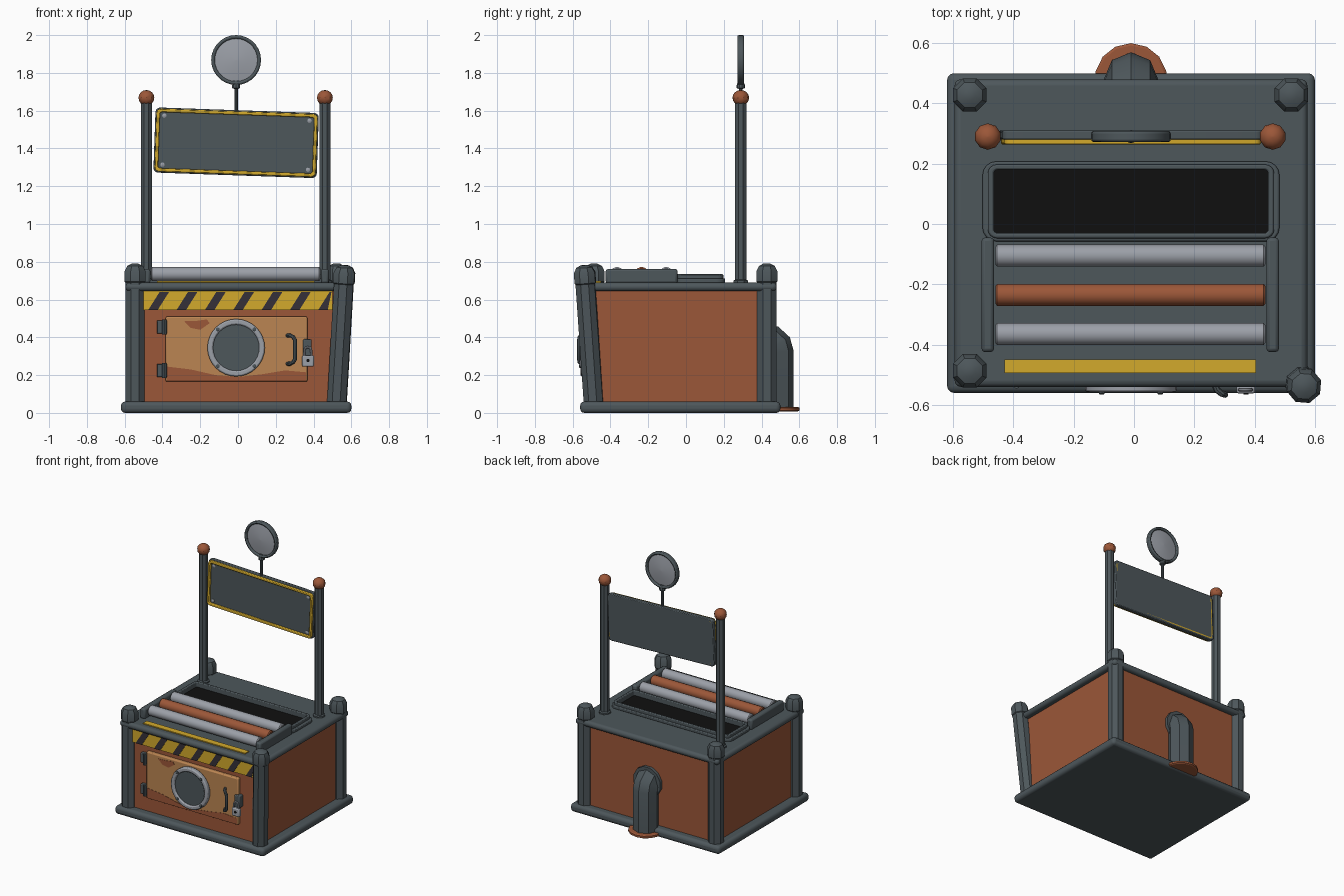
import bpy, bmesh
from math import sin, cos, pi, radians
from mathutils import Vector, Matrix

if "Cube" in bpy.data.objects:
    bpy.data.objects.remove(bpy.data.objects["Cube"])

CX = -0.01


def mat(name, r, g, b):
    m = bpy.data.materials.new(name)
    m.diffuse_color = (r, g, b, 1)
    m.use_nodes = True
    m.node_tree.nodes["Principled BSDF"].inputs["Base Color"].default_value = m.diffuse_color
    return m


STEEL = mat("dark_steel", 0.075, 0.095, 0.105)
RUST = mat("rust_orange", 0.33, 0.095, 0.04)
TAN = mat("faded_orange", 0.50, 0.235, 0.085)
YELLOW = mat("yellow", 0.65, 0.40, 0.025)
SILVER = mat("light_steel", 0.33, 0.35, 0.39)
BLACK = mat("black", 0.005, 0.005, 0.005)
STRIPE = mat("stripe_dark", 0.035, 0.03, 0.04)


def finish(name, bm, m, M=Matrix(), smooth=True, bevel=0, seg=2):
    bmesh.ops.recalc_face_normals(bm, faces=bm.faces)
    me = bpy.data.meshes.new(name)
    bm.to_mesh(me)
    bm.free()
    me.materials.append(m)
    o = bpy.data.objects.new(name, me)
    bpy.context.collection.objects.link(o)
    o.matrix_world = M
    if bevel:
        b = o.modifiers.new("bevel", "BEVEL")
        b.width, b.segments = bevel, seg
    if smooth:
        bpy.ops.object.select_all(action='DESELECT')
        o.select_set(True)
        bpy.context.view_layer.objects.active = o
        bpy.ops.object.shade_smooth_by_angle(angle=radians(32))
    return o


def box(name, x, y, z, m, bevel=0, seg=2):
    bm = bmesh.new()
    bmesh.ops.create_cube(bm, size=1)
    for v in bm.verts:
        v.co = [(r[0] + r[1]) / 2 + c * (r[1] - r[0]) for r, c in zip((x, y, z), v.co)]
    return finish(name, bm, m, bevel=bevel, seg=seg)


def lathe(name, profile, n, m, M=Matrix()):
    """Capped solid of revolution about local z from (radius, height) pairs."""
    bm = bmesh.new()
    rings = [[bm.verts.new((r * cos(2 * pi * (i + .5) / n), r * sin(2 * pi * (i + .5) / n), h))
              for i in range(n)] for r, h in profile]
    for a, b in zip(rings, rings[1:]):
        for i in range(n):
            bm.faces.new((a[i], a[(i + 1) % n], b[(i + 1) % n], b[i]))
    bm.faces.new(rings[0])
    bm.faces.new(rings[-1])
    return finish(name, bm, m, M)


def plate(name, pts, d, m, M=Matrix(), hole=None, bevel=0):
    """Flat outline extruded by d along local z, with an optional matching hole."""
    bm = bmesh.new()
    lo, hi = [[bm.verts.new((u, v, h)) for u, v in pts] for h in (0, d)]
    loops = [lo, hi]
    if hole:
        loops += [[bm.verts.new((u, v, h)) for u, v in hole] for h in (d, 0)]
        loops.append(lo)
    else:
        bm.faces.new(lo)
        bm.faces.new(hi)
    for a, b in zip(loops, loops[1:]):
        for i in range(len(pts)):
            j = (i + 1) % len(pts)
            bm.faces.new((a[i], a[j], b[j], b[i]))
    return finish(name, bm, m, M, bevel=bevel)


def rrect(w, h, r, n=4):
    pts = []
    for k, (sx, sy) in enumerate(((1, 1), (-1, 1), (-1, -1), (1, -1))):
        for i in range(n + 1):
            a = pi / 2 * (k + i / n)
            pts.append((sx * (w / 2 - r) + r * cos(a), sy * (h / 2 - r) + r * sin(a)))
    return pts


def circle(r, n=24):
    return [(r * cos(2 * pi * i / n), r * sin(2 * pi * i / n)) for i in range(n)]


def tube(name, pts, r, m, res=2):
    cu = bpy.data.curves.new(name, 'CURVE')
    cu.dimensions, cu.bevel_depth, cu.bevel_resolution, cu.use_fill_caps = '3D', r, res, True
    s = cu.splines.new('POLY')
    s.points.add(len(pts) - 1)
    for p, c in zip(s.points, pts):
        p.co = (*c, 1)
    tmp = bpy.data.objects.new(name + "_path", cu)
    bm = bmesh.new()
    me = bpy.data.meshes.new_from_object(tmp)
    bm.from_mesh(me)
    bpy.data.objects.remove(tmp)
    bmesh.ops.remove_doubles(bm, verts=bm.verts, dist=1e-5)
    return finish(name, bm, m)


def front(x, y, z, roll=0):
    """Local x,y,z -> world x, z, -y, placed at a point (faces the front)."""
    return Matrix.Translation((x, y, z)) @ Matrix.Rotation(pi / 2, 4, 'X') @ Matrix.Rotation(roll, 4, 'Z')


# cabinet: base, body, top deck
box("base_frame", (-.62, .60), (-.56, .50), (0, .06), STEEL, .022, 3)
box("cabinet_body", (-.555, .535), (-.50, .445), (.04, .66), RUST)
box("top_deck", (-.595, .575), (-.54, .48), (.645, .69), STEEL, .02, 3)

# corner posts, the front right one leaning out
post = [(.055, 0), (.055, .66), (.06, .665), (.06, .72), (.045, .748), (.02, .76)]
for name, x, y in (("post_front_left", -.545, -.487), ("post_back_left", -.545, .428), ("post_back_right", .522, .428)):
    lathe(name, post, 8, STEEL, Matrix.Translation((x, y, .03)))
lean = Vector((.042, -.05, .72)).to_track_quat('Z', 'Y').to_matrix().to_4x4()
lathe("post_front_right", post, 8, STEEL, Matrix.Translation((.522, -.487, .025)) @ lean)

# hazard strip
box("hazard_strip", (-.50, .50), (-.515, -.495), (.545, .645), YELLOW)
for i in range(7):
    x = -.475 + .15 * i
    w = [(x, .545), (x + .05, .545), (x + .11, .64), (x + .06, .64)]
    plate(f"hazard_stripe_{i}", [(min(u, .495), v) for u, v in w], .004, STRIPE, front(0, -.514, 0))

# door with weathering
box("door", (-.383, .367), (-.525, -.49), (.165, .51), TAN, .008)
plate("door_rust_band", [(-.375, .17), (.36, .17), (.36, .215), (.25, .225), (.13, .205), (0, .19),
      (-.12, .2), (-.25, .23), (-.375, .245)], .002, RUST, front(0, -.525, 0))
plate("door_rust_patch", [(-.285, .485), (-.25, .45), (-.2, .44), (-.15, .475), (-.165, .495), (-.22, .487)],
      .002, RUST, front(0, -.525, 0))
for z in (.225, .455):
    box("hinge_leaf", (-.43, -.375), (-.53, -.495), (z - .035, z + .035), STEEL, .005)
    lathe("hinge_pin", [(.013, -.04), (.013, .04)], 10, STEEL, Matrix.Translation((-.39, -.533, z)))

# porthole
plate("porthole_ring", circle(.152, 32), .035, SILVER, front(CX, -.523, .345), circle(.122, 32), .008)
plate("porthole_glass", circle(.126, 32), .022, STEEL, front(CX, -.523, .345))
for i in range(4):
    a = pi / 4 + i * pi / 2
    lathe("porthole_bolt", [(.011, 0), (.011, .007), (.006, .01)], 6, STEEL,
          front(CX + .137 * cos(a), -.556, .345 + .137 * sin(a)))

# handle, latch and padlock
tube("door_handle", [(.262, -.52, .41), (.275, -.55, .41), (.292, -.563, .402), (.302, -.566, .385),
     (.302, -.566, .285), (.292, -.563, .268), (.275, -.55, .26), (.262, -.52, .26)], .011, STEEL)
box("latch_plate", (.345, .39), (-.54, -.495), (.30, .39), STEEL, .006)
tube("padlock_shackle", [(.35, -.55, .29)] + [(.37 - .018 * cos(a * pi / 6), -.55, .33 + .018 * sin(a * pi / 6))
     for a in range(7)] + [(.39, -.55, .29)], .006, SILVER)
box("padlock_body", (.34, .402), (-.562, -.535), (.245, .305), SILVER, .007)
lathe("keyhole", [(.009, 0), (.009, .003)], 8, BLACK, front(.371, -.562, .277))

# hopper opening on the deck
hop = lambda z: Matrix.Translation((CX, .075, z))
plate("hopper_flange", rrect(.985, .265, .045), .025, STEEL, hop(.687), rrect(.925, .215, .015), .006)
plate("hopper_rim", rrect(.95, .245, .03), .045, STEEL, hop(.69), rrect(.91, .21, .012), .006)
plate("hopper_mouth", rrect(.92, .22, .012), .01, BLACK, hop(.688))

# roller bed
for s, x in (("left", -.485), ("right", .46)):
    box(f"roller_rail_{s}", (x - .021, x + .021), (-.425, -.045), (.685, .762), STEEL, .012)
for i, y in enumerate((-.365, -.235, -.105)):
    lathe(f"roller_{i}", [(.03, -.448), (.037, -.442), (.037, .442), (.03, .448)], 16, RUST if i == 1 else SILVER,
          Matrix.Translation((-.012, y, .735)) @ Matrix.Rotation(pi / 2, 4, 'Y'))
box("deck_yellow_strip", (-.43, .405), (-.495, -.45), (.685, .697), YELLOW)

# sign poles with ball finials
ball = [(.043 * sin(a) + .001, -.041 * cos(a)) for a in (i * pi / 8 for i in range(9))]
for s, x in (("left", -.485), ("right", .46)):
    lathe(f"sign_pole_{s}", [(.042, .685), (.042, .70), (.032, .705), (.032, 1.64)], 8, STEEL, Matrix.Translation((x, .29, 0)))
    lathe(f"pole_ball_{s}", ball, 10, RUST, Matrix.Translation((x, .29, 1.668)))

# crooked sign board with yellow trim
tilt = radians(-2)
board = front(-.01, .31, 1.43, tilt)
plate("sign_board", rrect(.865, .345, .025), .03, STEEL, board, bevel=.005)
plate("sign_trim", rrect(.853, .333, .022), .046, YELLOW, board, rrect(.817, .297, .012), .005)
for u in (-.385, .385):
    for v in (-.13, .13):
        lathe("sign_bolt", [(.012, .028), (.012, .034), (.006, .037)], 8, SILVER,
              board @ Matrix.Translation((u, v, 0)))

# round mirror on a stem
lathe("mirror_stem", [(.01, 1.58), (.01, 1.715), (.022, 1.72), (.022, 1.735), (.013, 1.76)], 10, STEEL,
      Matrix.Translation((CX, .29, 0)))
plate("mirror_rim", circle(.132, 28), .036, STEEL, front(CX, .308, 1.868), circle(.113, 28), .008)
lathe("mirror_lens", [(.001, -.016), (.06, -.012), (.117, -.003), (.117, .003), (.06, .012), (.001, .016)],
      28, SILVER, front(CX, .29, 1.868))

# rear exhaust chute
lathe("chute_collar", [(.112, 0), (.112, .022), (.1, .03)], 12, STEEL, front(CX, .472, .37))
tube("chute_pipe", [(CX, .43, .378), (CX, .45, .375), (CX, .472, .355), (CX, .48, .32), (CX, .48, .02)], .09, STEEL)
lathe("chute_foot", [(.112, .008), (.12, .013), (.12, .027), (.112, .032)], 14, RUST, Matrix.Translation((CX, .48, 0)))
